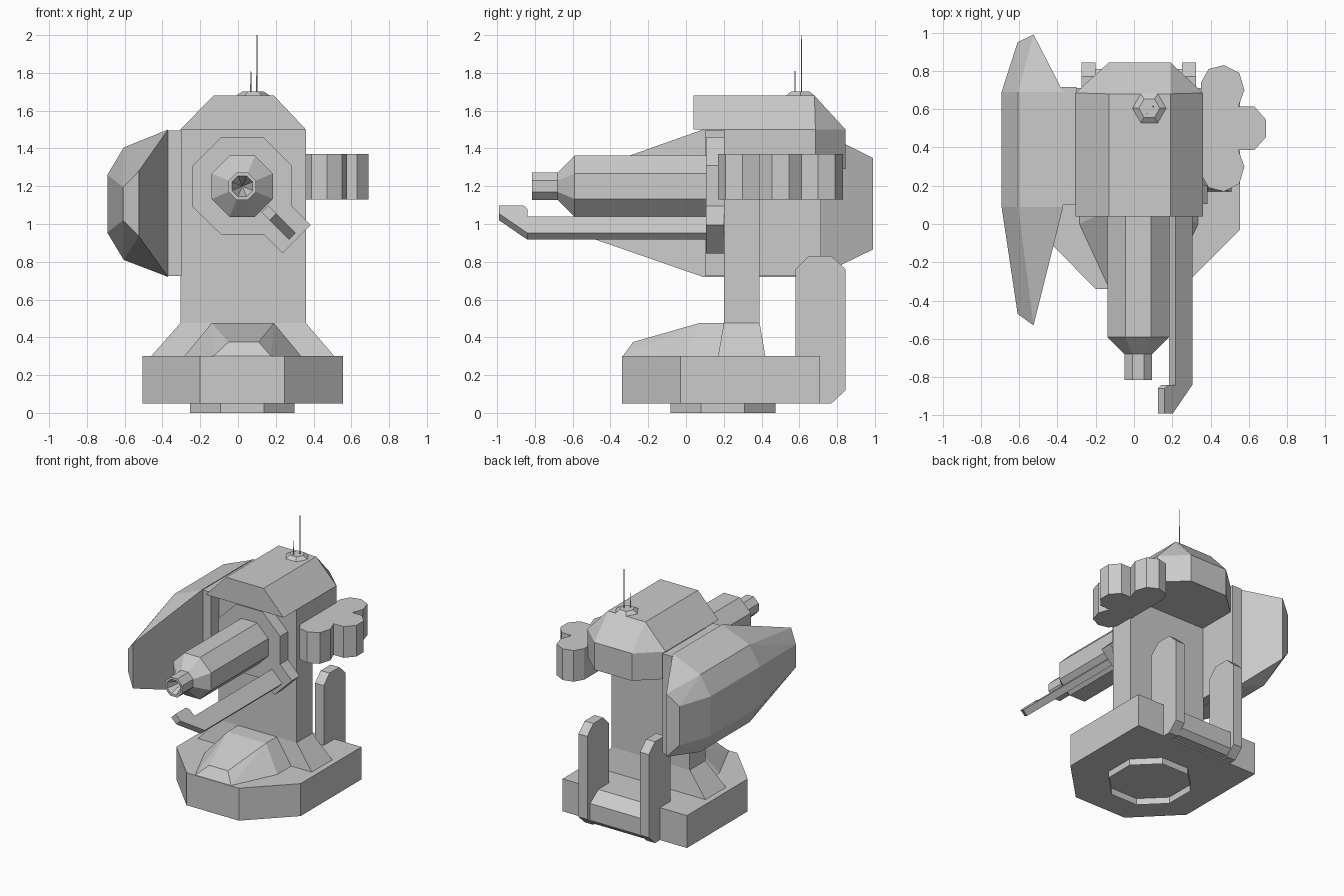
import bpy, bmesh, math
from mathutils import Vector

if "Cube" in bpy.data.objects:
    bpy.data.objects.remove(bpy.data.objects["Cube"])

CX = 0.0225          # turret centre line


def finish(name, bm):
    bmesh.ops.recalc_face_normals(bm, faces=bm.faces)
    me = bpy.data.meshes.new(name)
    bm.to_mesh(me)
    bm.free()
    ob = bpy.data.objects.new(name, me)
    bpy.context.collection.objects.link(ob)
    return ob


def hull(name, pts):
    """Convex solid around a handful of points."""
    bm = bmesh.new()
    vs = [bm.verts.new(p) for p in pts]
    r = bmesh.ops.convex_hull(bm, input=vs)
    dead = [v for v in bm.verts if not v.link_faces]
    bmesh.ops.delete(bm, geom=dead, context='VERTS')
    bmesh.ops.dissolve_limit(bm, angle_limit=0.01, verts=bm.verts, edges=bm.edges)
    return finish(name, bm)


def prism(name, profile, place, a, b):
    """Extrude a 2D profile; place(u, v, w) gives the 3D point."""
    bm = bmesh.new()
    face = bm.faces.new([bm.verts.new(place(u, v, a)) for u, v in profile])
    r = bmesh.ops.extrude_face_region(bm, geom=[face])
    move = Vector(place(0, 0, b)) - Vector(place(0, 0, a))
    bmesh.ops.translate(bm, vec=move, verts=[g for g in r['geom'] if isinstance(g, bmesh.types.BMVert)])
    return finish(name, bm)


def lathe(name, rings, n, place, phase, cap_start=False, cap_end=False):
    """Faceted tube from (radius, height) rings."""
    bm = bmesh.new()
    loops = []
    for r, h in rings:
        loops.append([bm.verts.new(place(r * math.cos(phase + math.tau * i / n),
                                         r * math.sin(phase + math.tau * i / n), h)) for i in range(n)])
    for p, q in zip(loops, loops[1:]):
        for i in range(n):
            j = (i + 1) % n
            bm.faces.new((p[i], p[j], q[j], q[i]))
    if cap_start:
        bm.faces.new(loops[0])
    if cap_end:
        bm.faces.new(loops[-1])
    return finish(name, bm)


def box(x0, x1, y0, y1, z):
    return [(x, y, z) for x in (x0, x1) for y in (y0, y1)]


along_z = lambda u, v, w: (u, v, w)
along_y = lambda u, v, w: (u, w, v)
along_x = lambda u, v, w: (w, u, v)
OCT = 1 / math.cos(math.pi / 8)

# base slab and the short octagonal collar below it
prism("base", [(-.2, -.34), (.245, -.34), (.555, -.03), (.555, .71), (-.505, .71), (-.505, -.03)],
      along_z, .05, .30)
lathe("base_collar", [(.2775 * OCT, 0), (.2775 * OCT, .05)], 8,
      lambda u, v, w: (CX + u, .195 + v, w), math.pi / 8)

# sloped cover on the front of the base
hull("front_cover", box(-.14, .19, .07, .25, .475)
     + [(-.05, -.28, .375), (.11, -.28, .375), (-.13, -.335, .3), (.175, -.335, .3)]
     + box(-.285, .335, 0, .25, .3))

# column with flared foot
hull("column_foot", box(-.305, .36, .2, .39, .475) + box(-.46, .51, .17, .42, .3))
hull("column", box(-.305, .36, .2, .39, .4) + box(-.305, .36, .2, .39, 1.5))

# two rear posts joined by a sloped sill
post = [(.58, .05), (.77, .05), (.845, .12), (.845, .76), (.77, .83), (.65, .83), (.58, .76)]
for side, x in (("left", -.275), ("right", .25)):
    prism("rear_post_" + side, post, along_x, x, x + .075)
prism("rear_sill", [(.6, .06), (.77, .06), (.81, .1), (.81, .23), (.71, .3), (.6, .3)], along_x, -.2, .25)

# head block and hood
prism("head", [(-.305, .2), (.36, .2), (.36, .685), (.19, .845), (-.13, .845), (-.305, .685)],
      along_z, 1.29, 1.5)
hull("hood", box(-.305, .36, .04, .685, 1.5) + [(-.13, .845, 1.5), (.19, .845, 1.5)]
     + box(-.13, .19, .04, .68, 1.68))

# gun mount plate with arm to the lower right
prism("mount_plate", [(-.24, 1.09), (-.24, 1.31), (-.09, 1.46), (.135, 1.46), (.285, 1.31), (.285, 1.095),
                      (.385, .995), (.235, .845), (.135, .945), (-.09, .945)], along_y, .105, .2)

# barrel with tapered nose and conical bore
lathe("barrel", [(r * OCT, y) for r, y in ((.162, .11), (.162, -.59), (.072, -.68), (.072, -.815),
                                           (.055, -.815), (.002, -.68))],
      8, lambda u, v, w: (CX + u, w, 1.2 + v), math.pi / 8, True, True)

# hooked bar beside the barrel, lying in a 45 degree plane
S = math.sqrt(.5)
prism("hooked_bar", [(.11, .25), (-.84, .25), (-.84, .195), (-.86, .17), (-.99, .17), (-.99, .23),
                     (-.84, .375), (.11, .375)],
      lambda y, s, w: (CX + (s + w) * S, y, 1.2 + (w - s) * S), -.025, .025)

# ammunition drum: lobed outline, mirrored about its middle
half = [(.69, .045), (.63, .113), (.545, .113), (.577, .2), (.55, .29), (.47, .33), (.39, .31), (.35, .24)]
prism("drum", [(x, .5 + y) for x, y in half] + [(x, .5 - y) for x, y in reversed(half)],
      along_z, 1.13, 1.37)

# faceted side shield and the block that carries it
shield = []
for x, y0, y1, z0, z1 in ((-.37, .09, .69, .72, 1.5), (-.605, .09, .69, .81, 1.405), (-.692, .09, .69, .955, 1.26)):
    shield += box(x, x, y0, y1, z0)[:2] + box(x, x, y0, y1, z1)[:2]
for x, y, z0, z1 in ((-.525, -.53, .935, 1.28), (-.525, .99, .865, 1.35),
                     (-.608, -.47, 1.02, 1.195), (-.608, .95, .96, 1.26)):
    shield += [(x, y, z0), (x, y, z1)]
hull("side_shield", shield)
hull("shield_bracket", box(-.38, -.3, .1, .715, .725) + box(-.38, -.3, .1, .715, 1.495))

# antenna foot and two thin rods
lathe("antenna_foot", [(.088, 1.68), (.055, 1.702)], 6,
      lambda u, v, w: (.08 + u, .605 + v, w), 0, True, True)
for name, x, y, top in (("tall_antenna", .1, .612, 2.0), ("short_antenna", .068, .577, 1.81)):
    lathe(name, [(.004, 1.69), (.002, top)], 6,
          lambda u, v, w: (x + u, y + v, w), 0, True, True)
